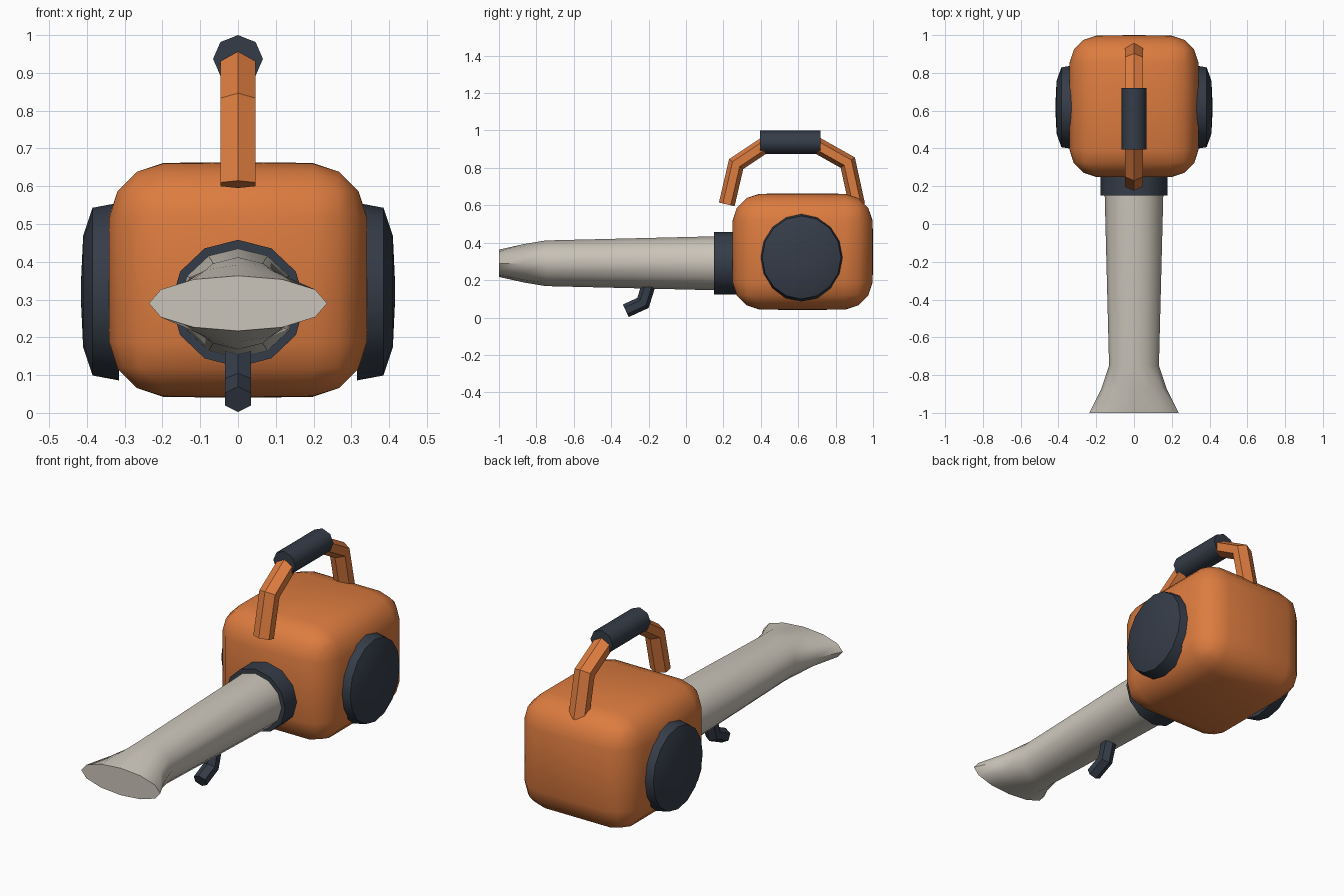
import bpy, bmesh, math
from mathutils import Vector

if "Cube" in bpy.data.objects:
    bpy.data.objects.remove(bpy.data.objects["Cube"])


def material(name, rgb):
    m = bpy.data.materials.new(name)
    m.diffuse_color = (*rgb, 1)
    m.use_nodes = True
    m.node_tree.nodes["Principled BSDF"].inputs["Base Color"].default_value = m.diffuse_color
    return m


ORANGE = material("orange", (0.72, 0.20, 0.05))
DARK = material("dark slate", (0.036, 0.046, 0.066))
CREAM = material("warm grey", (0.60, 0.56, 0.49))


def finish(name, bm, mat, angle):
    bmesh.ops.recalc_face_normals(bm, faces=bm.faces)
    me = bpy.data.meshes.new(name)
    bm.to_mesh(me)
    bm.free()
    me.materials.append(mat)
    ob = bpy.data.objects.new(name, me)
    bpy.context.collection.objects.link(ob)
    bpy.ops.object.select_all(action='DESELECT')
    ob.select_set(True)
    bpy.context.view_layer.objects.active = ob
    bpy.ops.object.shade_smooth_by_angle(angle=math.radians(angle))
    return ob


def loft(name, rings, mat, angle):
    """Skin a list of equal vertex rings and cap both ends."""
    bm = bmesh.new()
    loops = [[bm.verts.new(p) for p in ring] for ring in rings]
    n = len(loops[0])
    for a, b in zip(loops, loops[1:]):
        for i in range(n):
            j = (i + 1) % n
            bm.faces.new((a[i], a[j], b[j], b[i]))
    bm.faces.new(loops[0])
    bm.faces.new(loops[-1])
    return finish(name, bm, mat, angle)


def angles(n):
    return [2 * math.pi * i / n for i in range(n)]


def along_y(name, sections, z, n, mat, angle=35):
    """Sections are (y, half width, half height)."""
    loft(name, [[(w * math.sin(t), y, z + h * math.cos(t)) for t in angles(n)]
                for y, w, h in sections], mat, angle)


def bent_bar(name, path, w, r, mat, n=6):
    """Sweep a polygon along a (y, z) path with mitred corners."""
    pts = [Vector(p) for p in path]
    rings = []
    for i, p in enumerate(pts):
        d0 = (p - pts[max(i - 1, 0)]).normalized() if i else (pts[1] - p).normalized()
        d1 = (pts[i + 1] - p).normalized() if i < len(pts) - 1 else d0
        d = (d0 + d1).normalized()
        side = Vector((-d.y, d.x)) * (r / d.dot(d0))
        rings.append([(w * math.sin(t), p.x + side.x * math.cos(t), p.y + side.y * math.cos(t))
                      for t in angles(n)])
    loft(name, rings, mat, 25)


# Motor housing: rounded box with slightly domed faces
bm = bmesh.new()
bmesh.ops.create_cube(bm, size=1)
for v in bm.verts:
    v.co = (v.co.x * 0.675, v.co.y * 0.74, v.co.z * 0.61)
bmesh.ops.bevel(bm, geom=bm.edges[:], offset=0.14, segments=3, profile=0.5, affect='EDGES')
bmesh.ops.subdivide_edges(bm, edges=[e for e in bm.edges if e.calc_length() > 0.2],
                          cuts=1, use_grid_fill=True)
half = (0.3375, 0.37, 0.305)
for v in bm.verts:
    c = v.co.copy()
    for i in range(3):
        if abs(abs(c[i]) - half[i]) < 1e-4:
            j, k = [a for a in range(3) if a != i]
            bulge = (1 - (c[j] / half[j]) ** 2) * (1 - (c[k] / half[k]) ** 2)
            v.co[i] += math.copysign(0.007 * bulge, c[i])
    v.co += Vector((0, 0.623, 0.352))
finish("housing", bm, ORANGE, 60)

# Side covers, mirrored: tapered rim with a shallow domed cap
for s, label in ((1, "right"), (-1, "left")):
    rings = [[(s * x, 0.618 + 0.95 * r * math.sin(t), 0.321 + r * math.cos(t)) for t in angles(16)]
             for x, r in ((0.315, 0.235), (0.385, 0.222), (0.41, 0.147), (0.415, 0.04))]
    loft(label + "_cover", rings, DARK, 35)

# Blower tube flaring to a flat nozzle, and its collar
along_y("blower_tube", [(0.25, 0.157, 0.146), (0.15, 0.155, 0.144), (-0.75, 0.132, 0.122),
                        (-0.87, 0.172, 0.102), (-1.0, 0.236, 0.073)], 0.29, 12, CREAM, 40)
along_y("collar", [(0.15, 0.177, 0.168), (0.27, 0.177, 0.168)], 0.29, 12, DARK)

# Carrying handle and its grip
bent_bar("handle", [(0.218, 0.605), (0.268, 0.82), (0.415, 0.918), (0.705, 0.918),
                    (0.865, 0.828), (0.915, 0.60)], 0.054, 0.043, ORANGE)
along_y("handle_grip", [(0.395, 0.066, 0.063), (0.72, 0.066, 0.063)], 0.937, 8, DARK, 50)

# Hook under the tube
bent_bar("hook", [(-0.195, 0.19), (-0.23, 0.078), (-0.322, 0.036)], 0.039, 0.037, DARK)
